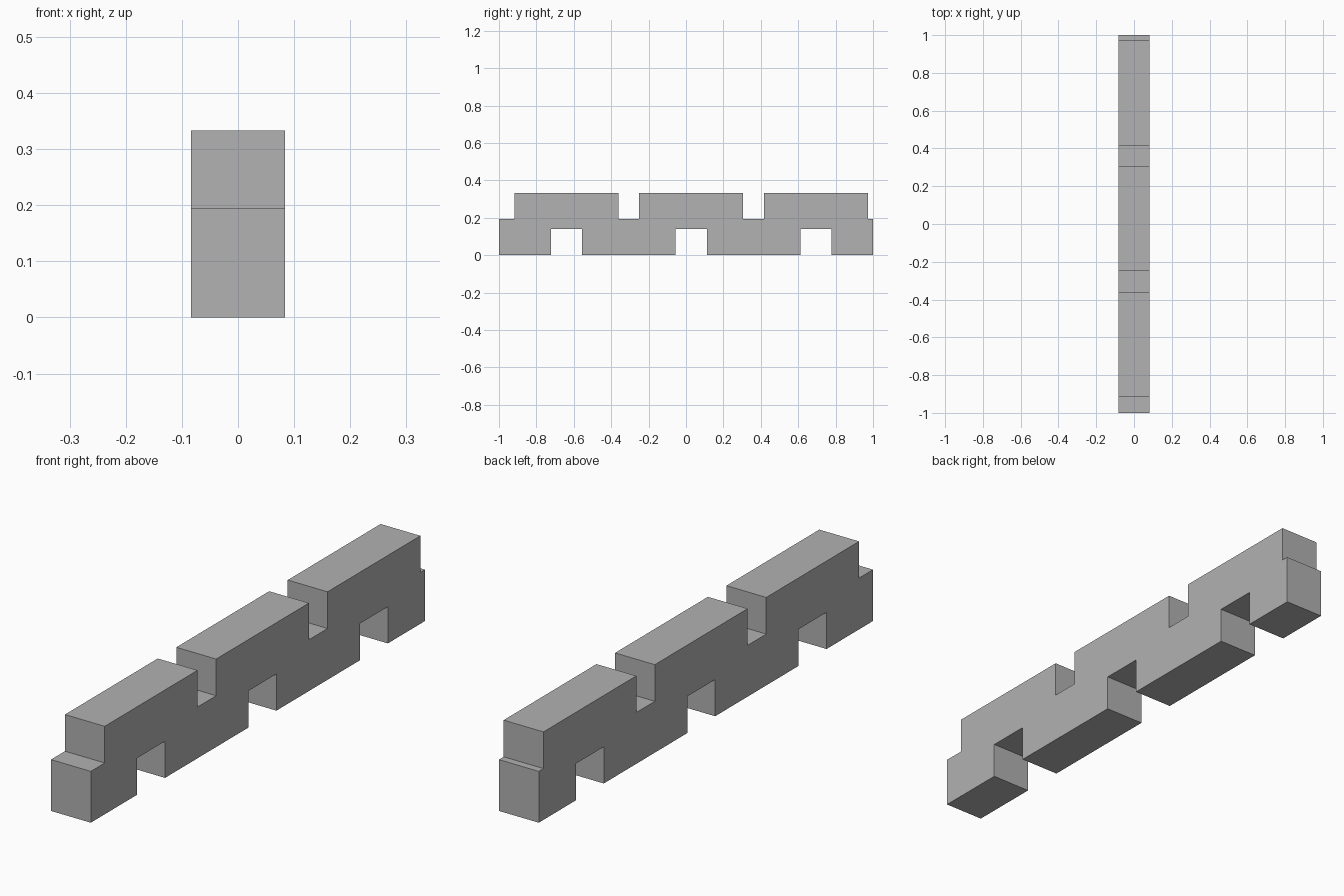
import bpy
import bmesh

cube = bpy.data.objects.get("Cube")
if cube:
    bpy.data.objects.remove(cube, do_unlink=True)

UNIT = 1 / 36            # the whole part sits on a regular grid
HALF_LENGTH, HALF_WIDTH = 36, 3
HEIGHT, LEDGE, NOTCH = 12, 7, 5
PERIOD = 24

# Plain grey material
grey = bpy.data.materials.new("plain_grey")
grey.use_nodes = True
colour = (0.445, 0.445, 0.445, 1)
grey.diffuse_color = colour
grey.node_tree.nodes["Principled BSDF"].inputs["Base Color"].default_value = colour

# Side profile: notched underside front to back, then toothed top back to front
profile = [(-HALF_LENGTH, 0)]
for i in range(3):
    start = -26 + i * PERIOD
    end = start + 6
    profile += [(start, 0), (start, NOTCH), (end, NOTCH), (end, 0)]
profile += [(HALF_LENGTH, 0), (HALF_LENGTH, LEDGE)]
for i in reversed(range(3)):
    start = -33 + i * PERIOD
    end = start + 20
    profile += [(end, LEDGE), (end, HEIGHT), (start, HEIGHT), (start, LEDGE)]
profile.append((-HALF_LENGTH, LEDGE))

# Extrude the profile across the width
bm = bmesh.new()
verts = [bm.verts.new((-HALF_WIDTH * UNIT, y * UNIT, z * UNIT)) for y, z in profile]
side = bm.faces.new(verts)
extruded = bmesh.ops.extrude_face_region(bm, geom=[side], use_keep_orig=True)
moved = [v for v in extruded["geom"] if isinstance(v, bmesh.types.BMVert)]
bmesh.ops.translate(bm, vec=(2 * HALF_WIDTH * UNIT, 0, 0), verts=moved)
bmesh.ops.recalc_face_normals(bm, faces=bm.faces)

mesh = bpy.data.meshes.new("notched_beam")
bm.to_mesh(mesh)
bm.free()
mesh.materials.append(grey)
beam = bpy.data.objects.new("notched_beam", mesh)
bpy.context.collection.objects.link(beam)
